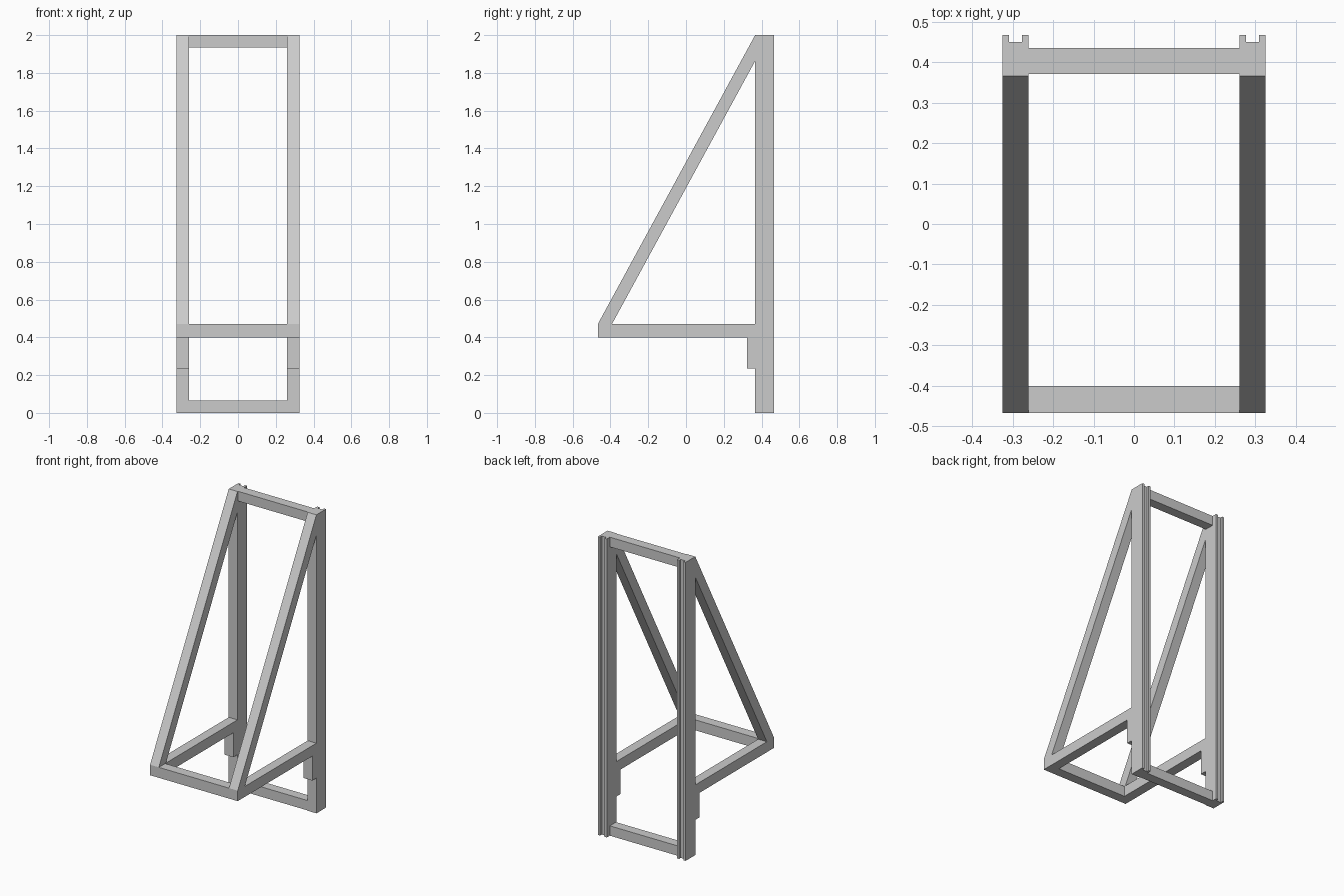
import bpy

if "Cube" in bpy.data.objects:
    bpy.data.objects.remove(bpy.data.objects["Cube"])

X_IN, X_OUT = 0.26, 0.325      # inner and outer faces of each side frame
FRONT, BACK = -0.467, 0.467    # overall depth
POST_Y = 0.366                 # front face of the upright posts
Z_LOW, Z_RAIL = 0.40, 0.47     # bottom and top of the horizontal frame


def prism(name, outline, to_3d, start, end):
    """Extrude a closed 2D outline between two positions."""
    n = len(outline)
    verts = [to_3d(a, b, t) for t in (start, end) for a, b in outline]
    faces = [list(range(n)), list(range(n, 2 * n))]
    faces += [[i, (i + 1) % n, n + (i + 1) % n, n + i] for i in range(n)]
    mesh = bpy.data.meshes.new(name)
    mesh.from_pydata(verts, [], faces)
    obj = bpy.data.objects.new(name, mesh)
    bpy.context.collection.objects.link(obj)
    bpy.context.view_layer.objects.active = obj
    obj.select_set(True)
    bpy.ops.object.mode_set(mode='EDIT')
    bpy.ops.mesh.select_all(action='SELECT')
    bpy.ops.mesh.normals_make_consistent(inside=False)
    bpy.ops.object.mode_set(mode='OBJECT')
    obj.select_set(False)
    return obj


def mirrored(obj):
    obj.modifiers.new("mirror", 'MIRROR').use_mirror_merge = False
    return obj


def side_part(name, outline):
    """Profile in the y-z plane, as wide as a side frame, on both sides."""
    return mirrored(prism(name, outline, lambda y, z, x: (x, y, z), X_IN, X_OUT))


def cross_bar(name, y0, y1, z0, z1):
    outline = [(y0, z0), (y1, z0), (y1, z1), (y0, z1)]
    return prism(name, outline, lambda y, z, x: (x, y, z), -X_IN, X_IN)


# Upright posts with a channel down the back
lip, floor = 0.016, 0.45
post = [(X_IN, POST_Y), (X_OUT, POST_Y), (X_OUT, BACK), (X_OUT - lip, BACK),
        (X_OUT - lip, floor), (X_IN + lip, floor), (X_IN + lip, BACK), (X_IN, BACK)]
mirrored(prism("upright_post", post, lambda x, y, z: (x, y, z), 0, 2))

# Sloping braces from the front corners to the post tops
side_part("diagonal_brace", [(FRONT, Z_RAIL), (-0.392, Z_RAIL),
                             (POST_Y, 1.863), (POST_Y, 2.0)])

# Horizontal side rails and the stepped blocks under them
side_part("side_rail", [(FRONT, Z_LOW), (POST_Y, Z_LOW),
                        (POST_Y, Z_RAIL), (FRONT, Z_RAIL)])
side_part("support_block", [(0.323, 0.236), (POST_Y, 0.236),
                            (POST_Y, Z_LOW), (0.323, Z_LOW)])

# Bars joining the two sides
cross_bar("front_bar", FRONT, -0.40, Z_LOW, Z_RAIL)
cross_bar("top_bar", 0.37, 0.435, 1.935, 2.0)
cross_bar("bottom_bar", 0.37, 0.435, 0.0, 0.066)
